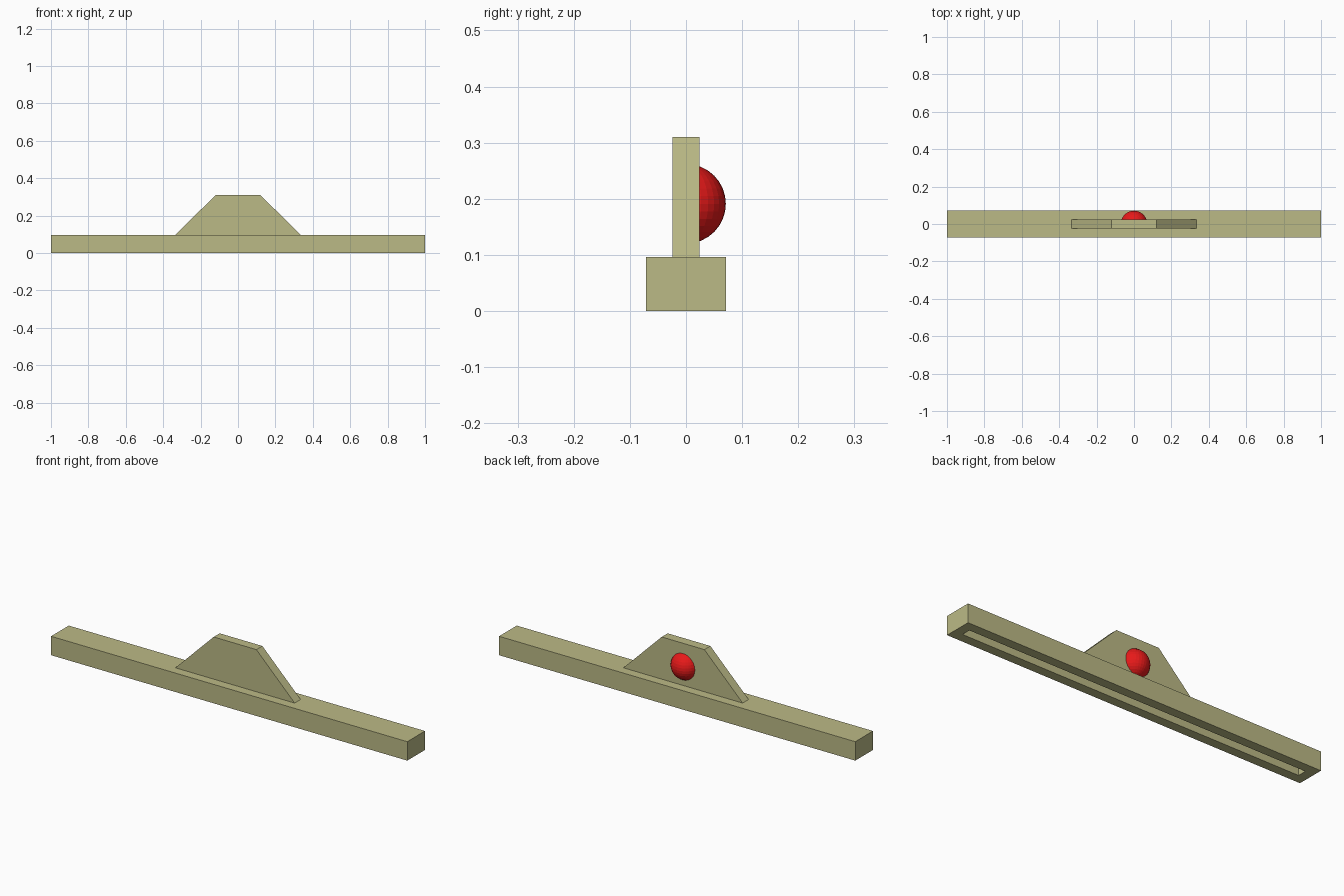
import bpy, bmesh
from mathutils import Vector

if "Cube" in bpy.data.objects:
    bpy.data.objects.remove(bpy.data.objects["Cube"])


def material(name, rgb):
    m = bpy.data.materials.new(name)
    m.diffuse_color = (*rgb, 1)
    m.use_nodes = True
    m.node_tree.nodes["Principled BSDF"].inputs["Base Color"].default_value = m.diffuse_color
    return m


def make_object(name, bm, mat):
    bmesh.ops.recalc_face_normals(bm, faces=bm.faces)
    mesh = bpy.data.meshes.new(name)
    bm.to_mesh(mesh)
    bm.free()
    mesh.materials.append(mat)
    obj = bpy.data.objects.new(name, mesh)
    bpy.context.collection.objects.link(obj)
    return obj


olive = material("olive", (0.50, 0.49, 0.24))
red = material("red", (0.80, 0.01, 0.01))

LENGTH, WIDTH, HEIGHT = 2.0, 0.142, 0.096
WALL, HALF_PLATE = 0.048, 0.024

# Base bar with a long slot sunk into its underside
bm = bmesh.new()
bmesh.ops.create_cube(bm, size=1)
bmesh.ops.scale(bm, vec=(LENGTH, WIDTH, HEIGHT), verts=bm.verts)
bmesh.ops.translate(bm, vec=(0, 0, HEIGHT / 2), verts=bm.verts)
bm.normal_update()
bottom = min(bm.faces, key=lambda f: f.calc_center_median().z)
bmesh.ops.inset_region(bm, faces=[bottom], thickness=WALL, use_even_offset=True)
recess = bmesh.ops.extrude_face_region(bm, geom=[bottom])
roof = [v for v in recess["geom"] if isinstance(v, bmesh.types.BMVert)]
bmesh.ops.translate(bm, vec=(0, 0, WALL), verts=roof)
if bottom.is_valid:
    bmesh.ops.delete(bm, geom=[bottom], context="FACES_ONLY")
make_object("base_bar", bm, olive)

# Upright trapezoid plate
bm = bmesh.new()
profile = [(-0.335, HEIGHT), (0.335, HEIGHT), (0.12, 0.31), (-0.12, 0.31)]
face = bm.faces.new([bm.verts.new((x, -HALF_PLATE, z)) for x, z in profile])
plate = bmesh.ops.extrude_face_region(bm, geom=[face])
back = [v for v in plate["geom"] if isinstance(v, bmesh.types.BMVert)]
bmesh.ops.translate(bm, vec=(0, 2 * HALF_PLATE, 0), verts=back)
make_object("upright_plate", bm, olive)

# Red dome on the back of the plate: half a sphere
bm = bmesh.new()
bmesh.ops.create_uvsphere(bm, u_segments=32, v_segments=16, radius=WIDTH / 2)
bmesh.ops.bisect_plane(bm, geom=bm.verts[:] + bm.edges[:] + bm.faces[:],
                       plane_co=Vector((0, 0, 0)), plane_no=Vector((0, 1, 0)),
                       clear_inner=True)
bmesh.ops.translate(bm, vec=(0, 0, 0.191), verts=bm.verts)
bmesh.ops.holes_fill(bm, edges=[e for e in bm.edges if e.is_boundary], sides=0)
make_object("red_dome", bm, red)
